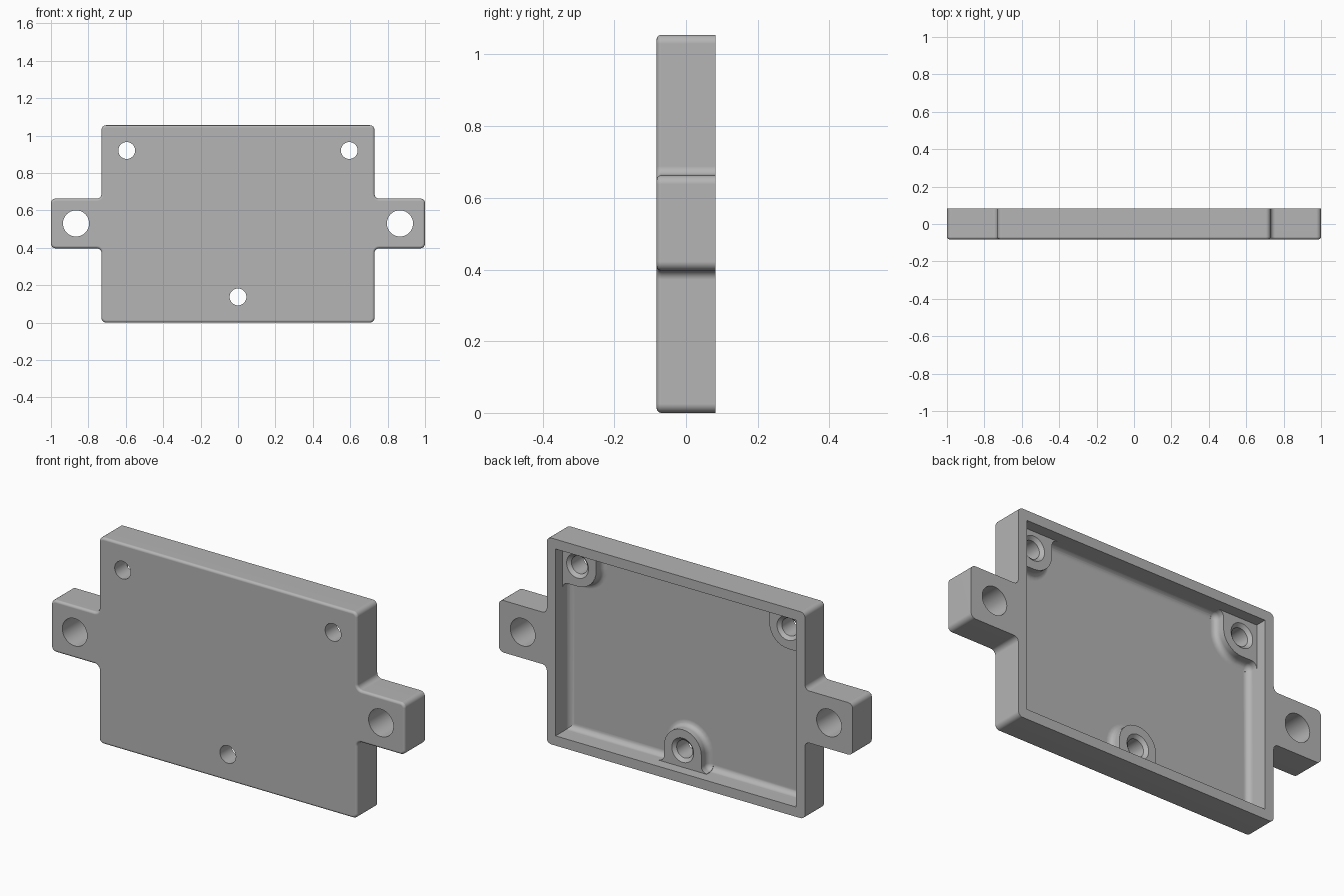
import bpy, bmesh
from math import sin, cos, radians, sqrt

cube = bpy.data.objects.get("Cube")
if cube:
    bpy.data.objects.remove(cube, do_unlink=True)

FRONT, BACK = -0.082, 0.082      # plate faces
FLOOR, BOSS_TOP = -0.03, 0.026   # recess floor and boss tops
HEIGHT, HALF_W = 1.055, 0.73
WALL, FILLET, BOSS_R = 0.05, 0.03, 0.105
BOSS_WALL = -0.085               # boss centre to nearest recess wall
SCREWS = [(-0.595, 0.92), (0.595, 0.92), (0, 0.137)]

metal = bpy.data.materials.new("mid grey")
metal.use_nodes = True
metal.diffuse_color = (0.46, 0.46, 0.46, 1)
metal.node_tree.nodes["Principled BSDF"].inputs["Base Color"].default_value = (0.46, 0.46, 0.46, 1)


def finish(name, bm):
    bmesh.ops.recalc_face_normals(bm, faces=bm.faces)
    mesh = bpy.data.meshes.new(name)
    bm.to_mesh(mesh)
    bm.free()
    mesh.materials.append(metal)
    obj = bpy.data.objects.new(name, mesh)
    bpy.context.collection.objects.link(obj)
    return obj


def loft(name, layers):
    """Closed solid through (outline, y) layers with equal point counts."""
    bm = bmesh.new()
    rings = [[bm.verts.new((x, y, z)) for x, z in pts] for pts, y in layers]
    for a, b in zip(rings, rings[1:]):
        for i in range(len(a)):
            bm.faces.new((a[i - 1], a[i], b[i], b[i - 1]))
    bm.faces.new(rings[0])
    bm.faces.new(rings[-1])
    return finish(name, bm)


def arc(cx, cz, r, start, end, n=8):
    angles = [radians(start + (end - start) * i / n) for i in range(n + 1)]
    return [(cx + r * cos(a), cz + r * sin(a)) for a in angles]


def circle(cx, cz, r, n=48):
    return arc(cx, cz, r, 0, 360, n)[:-1]


def combine(target, tool, operation):
    mod = target.modifiers.new(operation.title(), "BOOLEAN")
    mod.operation, mod.solver, mod.object = operation, "EXACT", tool
    bpy.context.view_layer.objects.active = target
    bpy.ops.object.modifier_apply(modifier=mod.name)
    bpy.data.objects.remove(tool, do_unlink=True)


# Plate with a mounting ear on each side
bm = bmesh.new()
half = [(HALF_W, 0), (HALF_W, 0.397), (1, 0.397), (1, 0.663), (HALF_W, 0.663), (HALF_W, HEIGHT)]
plan = half + [(-x, z) for x, z in reversed(half)]
face = bm.faces.new([bm.verts.new((x, BACK, z)) for x, z in plan])
bmesh.ops.bevel(bm, geom=bm.verts[:], offset=0.025, segments=6, profile=0.5, affect="VERTICES")
ext = bmesh.ops.extrude_face_region(bm, geom=bm.faces[:])
front = [v for v in ext["geom"] if isinstance(v, bmesh.types.BMVert)]
bmesh.ops.translate(bm, verts=front, vec=(0, FRONT - BACK, 0))
rim = [e for e in bm.edges if all(v.co.y < 0 for v in e.verts)]
bmesh.ops.bevel(bm, geom=rim, offset=0.013, segments=4, profile=0.5, affect="EDGES")
housing = finish("housing", bm)

# Recess in the back with a rounded floor edge
bm = bmesh.new()
bmesh.ops.create_cube(bm, size=1)
for v in bm.verts:
    v.co.x *= 2 * (HALF_W - WALL)
    v.co.z = HEIGHT / 2 + v.co.z * (HEIGHT - 2 * WALL)
    v.co.y = FLOOR if v.co.y < 0 else BACK + 0.05
floor_edges = [e for e in bm.edges if all(v.co.y < 0 for v in e.verts)]
bmesh.ops.bevel(bm, geom=floor_edges, offset=FILLET, segments=6, profile=0.5, affect="EDGES")
combine(housing, finish("recess_cutter", bm), "DIFFERENCE")


def boss_outline(cx, cz, grow):
    """Rounded pad blended into one wall, or into two in a corner."""
    f, w, o = BOSS_R + FILLET, BOSS_WALL, BOSS_WALL - 0.02
    near, r = FILLET - grow, BOSS_R + grow
    right = arc(f, w + FILLET, near, 180, 270)
    if cx:
        pts = arc(w + FILLET, f, near, 180, 270) + arc(0, 0, r, 90, 0) + right
        pts += [(f, o), (o, o), (o, f)]
        sx, sz = (-1 if cx > 0 else 1), -1
    else:
        pts = arc(-f, w + FILLET, near, -90, 0) + arc(0, 0, r, 180, 0, 16) + right
        pts += [(f, o), (-f, o)]
        sx, sz = 1, 1
    return [(cx + sx * u, cz + sz * v) for u, v in pts]


# Screw bosses with filleted skirts
for cx, cz in SCREWS:
    layers = [(boss_outline(cx, cz, 0), BOSS_TOP)]
    for i in range(7):
        h = FILLET * (1 - i / 6)
        grow = FILLET - sqrt(FILLET ** 2 - (FILLET - h) ** 2)
        layers.append((boss_outline(cx, cz, min(grow, FILLET * 0.97)), FLOOR + h))
    layers.append((layers[-1][0], FLOOR - 0.015))
    combine(housing, loft("boss", layers), "UNION")

# Screw holes, chamfered at the boss top
for cx, cz in SCREWS:
    sizes = [(0.045, FRONT - 0.05), (0.045, BOSS_TOP - 0.015), (0.062, BOSS_TOP), (0.062, BOSS_TOP + 0.02)]
    combine(housing, loft("screw_cutter", [(circle(cx, cz, r), y) for r, y in sizes]), "DIFFERENCE")

# Ear holes
for cx in (-0.866, 0.866):
    ring = circle(cx, 0.53, 0.07)
    combine(housing, loft("ear_cutter", [(ring, FRONT - 0.05), (ring, BACK + 0.05)]), "DIFFERENCE")

# Smooth fillets, crisp edges, flat broad faces
bpy.ops.object.select_all(action="DESELECT")
housing.select_set(True)
bpy.context.view_layer.objects.active = housing
bpy.ops.object.shade_smooth_by_angle(angle=radians(30))
weighted = housing.modifiers.new("Weighted Normals", "WEIGHTED_NORMAL")
weighted.keep_sharp = True
